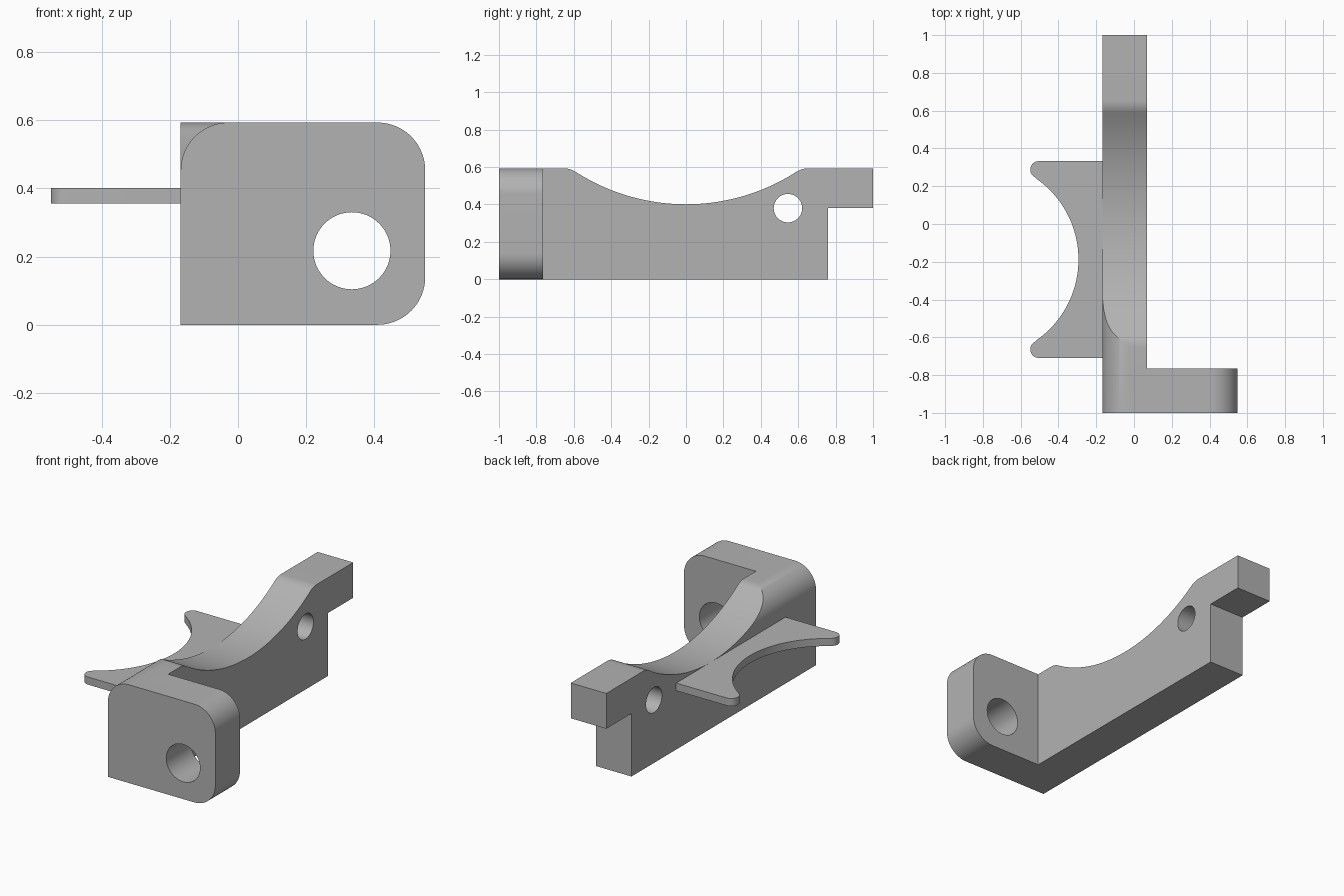
import bpy, bmesh, math
from mathutils import Vector

cube = bpy.data.objects.get("Cube")
if cube:
    bpy.data.objects.remove(cube, do_unlink=True)

grey = bpy.data.materials.new("light_grey")
grey.use_nodes = True
tone = (0.448, 0.448, 0.448, 1)
grey.diffuse_color = tone
grey.node_tree.nodes["Principled BSDF"].inputs["Base Color"].default_value = tone


def arc(cx, cy, r, a0, a1, n=20):
    """Points along an arc, angles in degrees."""
    angles = [math.radians(a0 + (a1 - a0) * i / n) for i in range(n + 1)]
    return [(cx + r * math.cos(a), cy + r * math.sin(a)) for a in angles]


def prism(name, profile, axis, lo, hi):
    """Extrude a 2D profile along an axis from lo to hi."""
    place = {"x": lambda u, v: (lo, u, v),
             "y": lambda u, v: (u, lo, v),
             "z": lambda u, v: (u, v, lo)}[axis]
    bm = bmesh.new()
    face = bm.faces.new([bm.verts.new(place(u, v)) for u, v in profile])
    out = bmesh.ops.extrude_face_region(bm, geom=[face])
    step = Vector([hi - lo if a == axis else 0 for a in "xyz"])
    moved = [g for g in out["geom"] if isinstance(g, bmesh.types.BMVert)]
    bmesh.ops.translate(bm, verts=moved, vec=step)
    bmesh.ops.recalc_face_normals(bm, faces=bm.faces)
    mesh = bpy.data.meshes.new(name)
    bm.to_mesh(mesh)
    bm.free()
    mesh.materials.append(grey)
    obj = bpy.data.objects.new(name, mesh)
    bpy.context.collection.objects.link(obj)
    return obj


def select(obj):
    bpy.ops.object.select_all(action="DESELECT")
    obj.select_set(True)
    bpy.context.view_layer.objects.active = obj


def combine(obj, other, operation):
    """Apply a boolean and discard the helper."""
    select(obj)
    mod = obj.modifiers.new(operation.lower(), "BOOLEAN")
    mod.operation, mod.object, mod.solver = operation, other, "EXACT"
    bpy.ops.object.modifier_apply(modifier=mod.name)
    bpy.data.objects.remove(other, do_unlink=True)


LEFT, INNER, RIGHT = -0.168, 0.069, 0.549
TOP, ROUND = 0.593, 0.14
PLATE_BACK = -0.765

# Long bar with a shallow scoop and a stepped rear tab
scoop_r, lip_r, low = 1.09, 0.12, 0.401
centre_z = low + scoop_r
lip_z = TOP - lip_r
lean = math.degrees(math.acos((centre_z - lip_z) / (scoop_r + lip_r)))
lip_y = (scoop_r + lip_r) * math.sin(math.radians(lean))
profile = [(-0.9, 0), (0.76, 0), (0.76, 0.38), (1, 0.38), (1, TOP)]
profile += arc(lip_y, lip_z, lip_r, 90, 90 + lean, 8)
profile += arc(0, centre_z, scoop_r, lean - 90, -lean - 90, 48)[1:-1]
profile += arc(-lip_y, lip_z, lip_r, 90 - lean, 90, 8)
profile += [(-0.9, TOP)]
body = prism("bracket_body", profile, "x", LEFT, INNER)

# Front plate with two rounded outer corners
plate = [(LEFT, 0)]
plate += arc(RIGHT - ROUND, ROUND, ROUND, -90, 0)
plate += arc(RIGHT - ROUND, TOP - ROUND, ROUND, 0, 90)
plate += [(LEFT, TOP)]
combine(body, prism("front_plate", plate, "y", -1, PLATE_BACK), "UNION")

# Rounded upper edge, running from the plate into the scoop
edge = arc(LEFT + ROUND, TOP - ROUND, ROUND, 180, 90)
edge += [(LEFT + ROUND, 0.7), (-0.3, 0.7), (-0.3, TOP - ROUND)]
combine(body, prism("edge_cutter", edge, "y", -1.1, 0), "DIFFERENCE")

# Round holes through the plate and the bar
holes = [("plate_hole", 0.334, 0.217, 0.113, "y", -1.1, -0.7),
         ("bar_hole", 0.545, 0.38, 0.076, "x", -0.3, 0.2)]
for name, u, v, r, axis, lo, hi in holes:
    circle = arc(u, v, r, 0, 360, 64)[:-1]
    combine(body, prism(name, circle, axis, lo, hi), "DIFFERENCE")

# Thin side wing with a crescent cut and rounded tips
mid_y, half, tip_r, bite_r = -0.188, 0.521, 0.045, 0.522
tip_x, bite_x = -0.549 + tip_r, -0.294 - bite_r
tip_y = half - tip_r
turn = math.degrees(math.atan2(tip_y, tip_x - bite_x))
upper = [(LEFT, half)] + arc(tip_x, tip_y, tip_r, 90, 180 + turn, 16)
bite = arc(bite_x, 0, bite_r, turn, -turn, 48)[1:-1]
outline = upper + bite + [(x, -y) for x, y in reversed(upper)]
outline = [(x, y + mid_y) for x, y in outline]
wing = prism("side_wing", outline, "z", 0.355, 0.401)

for obj in (body, wing):
    select(obj)
    bpy.ops.object.shade_smooth_by_angle(angle=math.radians(25))
